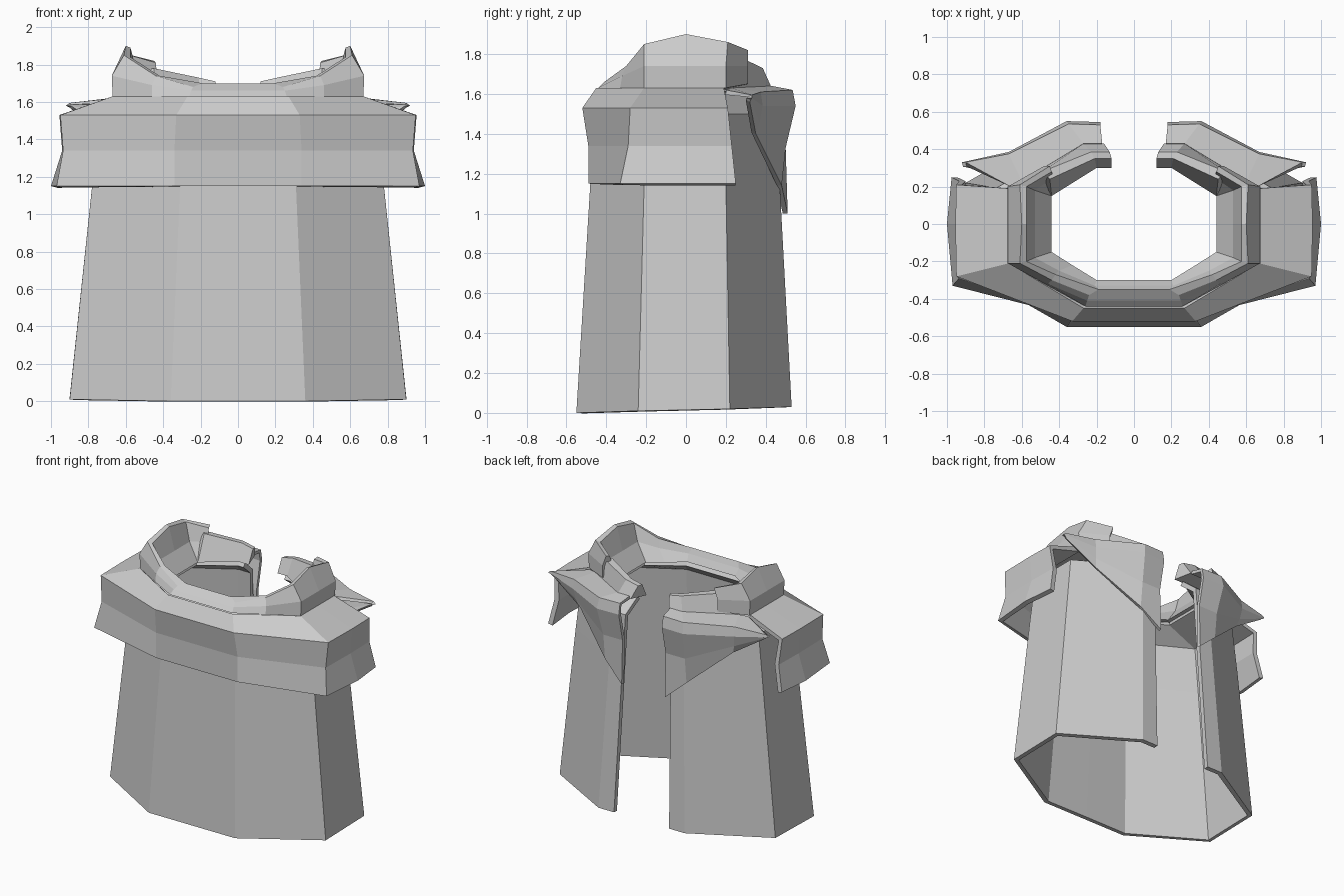
import bpy, bmesh


def loft(name, rows, thickness=0.0, tube=False, centre=False, caps=()):
    """Skin rows of points on the right half, mirror across x, optionally thicken."""
    if centre:  # continue the front panel to the mirror plane
        rows = [[(0, r[0][1], r[0][2])] + list(r) for r in rows]
    bm = bmesh.new()
    grid = [[bm.verts.new(p) for p in r] for r in rows]
    n, m = len(grid), len(grid[0])
    for i in range(n if tube else n - 1):
        a, b = grid[i], grid[(i + 1) % n]
        for j in range(m - 1):
            bm.faces.new((a[j], a[j + 1], b[j + 1], b[j]))
    for c in caps:
        bm.faces.new([r[c] for r in grid])
    if tube:
        bmesh.ops.recalc_face_normals(bm, faces=bm.faces[:])
    me = bpy.data.meshes.new(name)
    bm.to_mesh(me)
    bm.free()
    ob = bpy.data.objects.new(name, me)
    bpy.context.collection.objects.link(ob)
    mir = ob.modifiers.new("Mirror", 'MIRROR')
    mir.use_clip = True
    if thickness:
        sol = ob.modifiers.new("Solidify", 'SOLIDIFY')
        sol.thickness = thickness
        sol.offset = -1
    return ob


def level(z, pts):
    return [(x, y, z) for x, y in pts]


# Long robe body, open at the back
hem = [(.36, -.55, 0), (.90, -.24, .01), (.90, .22, .02), (.36, .53, .03), (.23, .53, .03)]
loft("robe_body", [
    hem,
    level(1.15, [(.31, -.48), (.78, -.21), (.78, .20), (.31, .47), (.20, .47)]),
    level(1.50, [(.30, -.45), (.74, -.20), (.74, .19), (.30, .45), (.19, .45)]),
    level(1.60, [(.22, -.33), (.47, -.17), (.47, .17), (.22, .33), (.17, .33)]),
], thickness=.035, centre=True)

# Shoulder cape around the front and sides
loft("shoulder_cape", [
    level(1.15, [(.34, -.49), (.97, -.33), (1.0, 0), (.975, .25)]),
    level(1.34, [(.34, -.49), (.935, -.29), (.94, 0), (.935, .23)]),
    level(1.53, [(.33, -.52), (.95, -.28), (.955, 0), (.95, .21)]),
    level(1.63, [(.27, -.45), (.67, -.21), (.67, 0), (.67, .19)]),
], thickness=.035, centre=True)

# Back cape flaps, hem rising from the opening to a pointed shoulder tip
loft("back_cape_flap", [
    [(.17, .43, 1.64), (.27, .43, 1.64), (.60, .23, 1.63), (.66, .20, 1.62)],
    [(.18, .53, 1.62), (.35, .535, 1.62), (.67, .375, 1.61), (.90, .33, 1.595)],
    [(.18, .545, 1.54), (.36, .55, 1.54), (.67, .385, 1.54), (.92, .33, 1.58)],
    [(.18, .50, 1.33), (.34, .50, 1.33), (.66, .37, 1.46), (.90, .325, 1.57)],
    [(.18, .51, 1.00), (.34, .48, 1.14), (.64, .35, 1.40), (.89, .32, 1.56)],
], thickness=.025)

# Raised collar, tall at the sides and low at the front
loft("collar", [
    [(.26, -.44, 1.63), (.46, -.33, 1.63), (.67, -.21, 1.63), (.67, 0, 1.63), (.67, .20, 1.63), (.48, .31, 1.65)],
    [(.25, -.41, 1.66), (.46, -.32, 1.69), (.675, -.21, 1.74), (.675, 0, 1.74), (.675, .20, 1.74), (.48, .31, 1.74)],
    [(.24, -.38, 1.68), (.44, -.30, 1.74), (.61, -.21, 1.85), (.60, 0, 1.90), (.61, .21, 1.86), (.45, .31, 1.82)],
    [(.19, -.35, 1.70), (.42, -.27, 1.74), (.575, -.20, 1.84), (.575, 0, 1.89), (.575, .20, 1.85), (.44, .28, 1.81)],
    [(.21, -.33, 1.66), (.40, -.25, 1.68), (.53, -.18, 1.72), (.53, 0, 1.72), (.53, .18, 1.72), (.43, .25, 1.72)],
    [(.20, -.30, 1.61), (.33, -.22, 1.60), (.44, -.15, 1.60), (.44, 0, 1.60), (.44, .15, 1.60), (.42, .18, 1.61)],
], tube=True, centre=True, caps=(-1,))

# Low collar ends at the back
loft("back_collar", [
    [(.16, .43, 1.62), (.27, .43, 1.63), (.60, .23, 1.62)],
    [(.13, .385, 1.71), (.23, .385, 1.73), (.49, .28, 1.78)],
    [(.12, .35, 1.71), (.21, .35, 1.73), (.45, .24, 1.78)],
    [(.12, .30, 1.61), (.20, .30, 1.61), (.44, .15, 1.60)],
], tube=True, caps=(0, -1))
